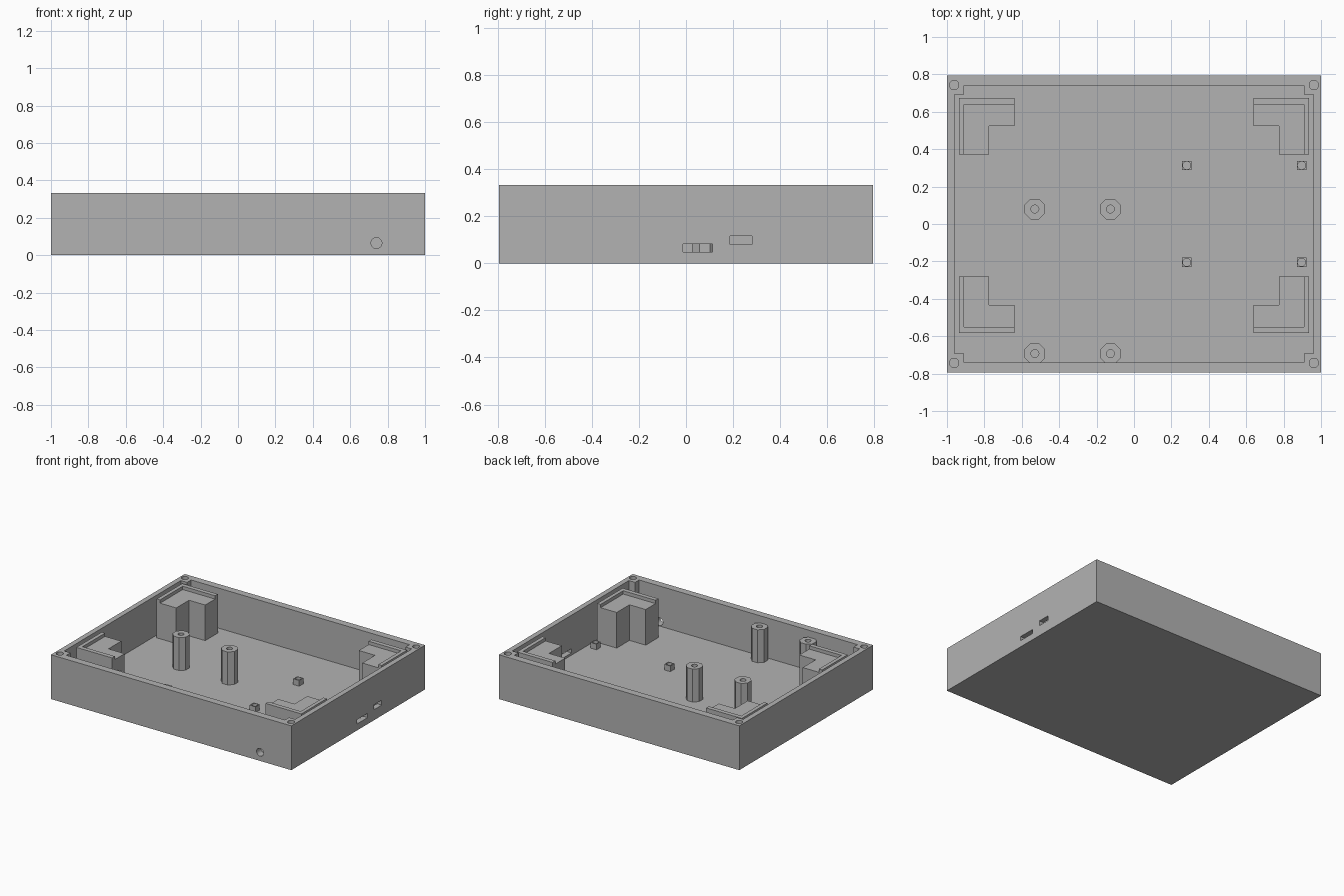
import bpy, bmesh, math
from mathutils import Matrix, Vector

if "Cube" in bpy.data.objects:
    bpy.data.objects.remove(bpy.data.objects["Cube"], do_unlink=True)

FLOOR, TOP = 0.032, 0.333
HALF_X, HALF_Y = 1.0, 0.795

grey = bpy.data.materials.new("matte_grey")
grey.use_nodes = True
grey.diffuse_color = (0.45, 0.45, 0.45, 1)
grey.node_tree.nodes["Principled BSDF"].inputs["Base Color"].default_value = (0.45, 0.45, 0.45, 1)


def finish(name, bm):
    bmesh.ops.recalc_face_normals(bm, faces=bm.faces)
    mesh = bpy.data.meshes.new(name)
    bm.to_mesh(mesh)
    bm.free()
    mesh.materials.append(grey)
    ob = bpy.data.objects.new(name, mesh)
    bpy.context.collection.objects.link(ob)
    return ob


def prism(name, outline, z0, z1):
    """Extrude a plan outline between two heights."""
    bm = bmesh.new()
    face = bm.faces.new([bm.verts.new((x, y, z0)) for x, y in outline])
    up = bmesh.ops.extrude_face_region(bm, geom=[face])["geom"]
    bmesh.ops.translate(bm, vec=(0, 0, z1 - z0),
                        verts=[v for v in up if isinstance(v, bmesh.types.BMVert)])
    return finish(name, bm)


def box(name, x0, x1, y0, y1, z0, z1):
    return prism(name, [(x0, y0), (x1, y0), (x1, y1), (x0, y1)], z0, z1)


def cylinder(name, centre, radius, depth, sides=24, axis="Z"):
    turn = Matrix.Rotation(math.pi / 2, 4, "X") if axis == "Y" else Matrix()
    spin = Matrix.Rotation(math.pi / sides, 4, "Z")
    bm = bmesh.new()
    bmesh.ops.create_cone(bm, cap_ends=True, segments=sides, radius1=radius, radius2=radius,
                          depth=depth, matrix=Matrix.Translation(Vector(centre)) @ turn @ spin)
    return finish(name, bm)


def select(ob):
    bpy.ops.object.select_all(action="DESELECT")
    bpy.context.view_layer.objects.active = ob
    ob.select_set(True)


def cut(ob, cutters):
    """Subtract the cutters one by one, then discard them."""
    select(ob)
    for cutter in cutters:
        cutter.hide_render = True
        mod = ob.modifiers.new("cut", "BOOLEAN")
        mod.operation, mod.solver, mod.object = "DIFFERENCE", "EXACT", cutter
        bpy.ops.object.modifier_apply(modifier=mod.name)
        bpy.data.objects.remove(cutter, do_unlink=True)
    bpy.ops.object.shade_smooth_by_angle(angle=math.radians(30))


# Open tray with a square boss left standing in each corner
tray = box("tray", -HALF_X, HALF_X, -HALF_Y, HALF_Y, 0, TOP)
ix, iy, bx, by = 0.961, 0.741, 0.909, 0.693
quarter = [(ix, -by), (ix, by), (bx, by), (bx, iy), (-bx, iy), (-bx, by)]
cavity = quarter + [(-x, -y) for x, y in quarter]
cutters = [prism("cavity_cutter", cavity, FLOOR, TOP + 0.1)]

# Lid screw holes in the corner bosses
for sx in (-1, 1):
    for sy in (-1, 1):
        cutters.append(cylinder("screw_cutter", (sx * 0.962, sy * 0.743, TOP), 0.025, 0.3))

# Socket openings in the left wall and the round cable hole in the front
cutters.append(box("wide_slot_cutter", 0.9, 1.1, -0.013, 0.112, 0.049, 0.081))
cutters.append(box("short_slot_cutter", 0.9, 1.1, 0.187, 0.28, 0.079, 0.116))
cutters.append(cylinder("cable_cutter", (0.74, -0.77, 0.065), 0.029, 0.2, axis="Y"))
cut(tray, cutters)

# Tall octagonal standoffs
for i, x in enumerate((-0.53, -0.126)):
    for j, y in enumerate((-0.693, 0.08)):
        post = cylinder(f"tall_standoff_{i}{j}", (x, y, 0.15), 0.0595, 0.26, sides=8)
        cut(post, [cylinder("bore_cutter", (x, y, 0.28), 0.021, 0.4)])

# Short square standoffs
for i, x in enumerate((0.282, 0.896)):
    for j, y in enumerate((-0.205, 0.313)):
        post = box(f"short_standoff_{i}{j}", x - 0.025, x + 0.025, y - 0.025, y + 0.025, 0.02, 0.075)
        cut(post, [cylinder("bore_cutter", (x, y, 0.075), 0.021, 0.08)])

# Angled corner supports: an L block with a raised lip on its outer edges
for sx, side in ((-1, "right"), (1, "left")):
    for y, sy, end in ((0.673, 1, "back"), (-0.584, -1, "front")):
        def angle_shape(wide_x, wide_y):
            plan = [(0, 0), (0.297, 0), (0.297, wide_y), (wide_x, wide_y), (wide_x, 0.302), (0, 0.302)]
            return [(sx * (0.936 - u), y - sy * v) for u, v in plan]
        prism(f"{end}_{side}_support", angle_shape(0.162, 0.15), 0.02, 0.3)
        prism(f"{end}_{side}_support_lip", angle_shape(0.028, 0.033), 0.29, 0.325)
